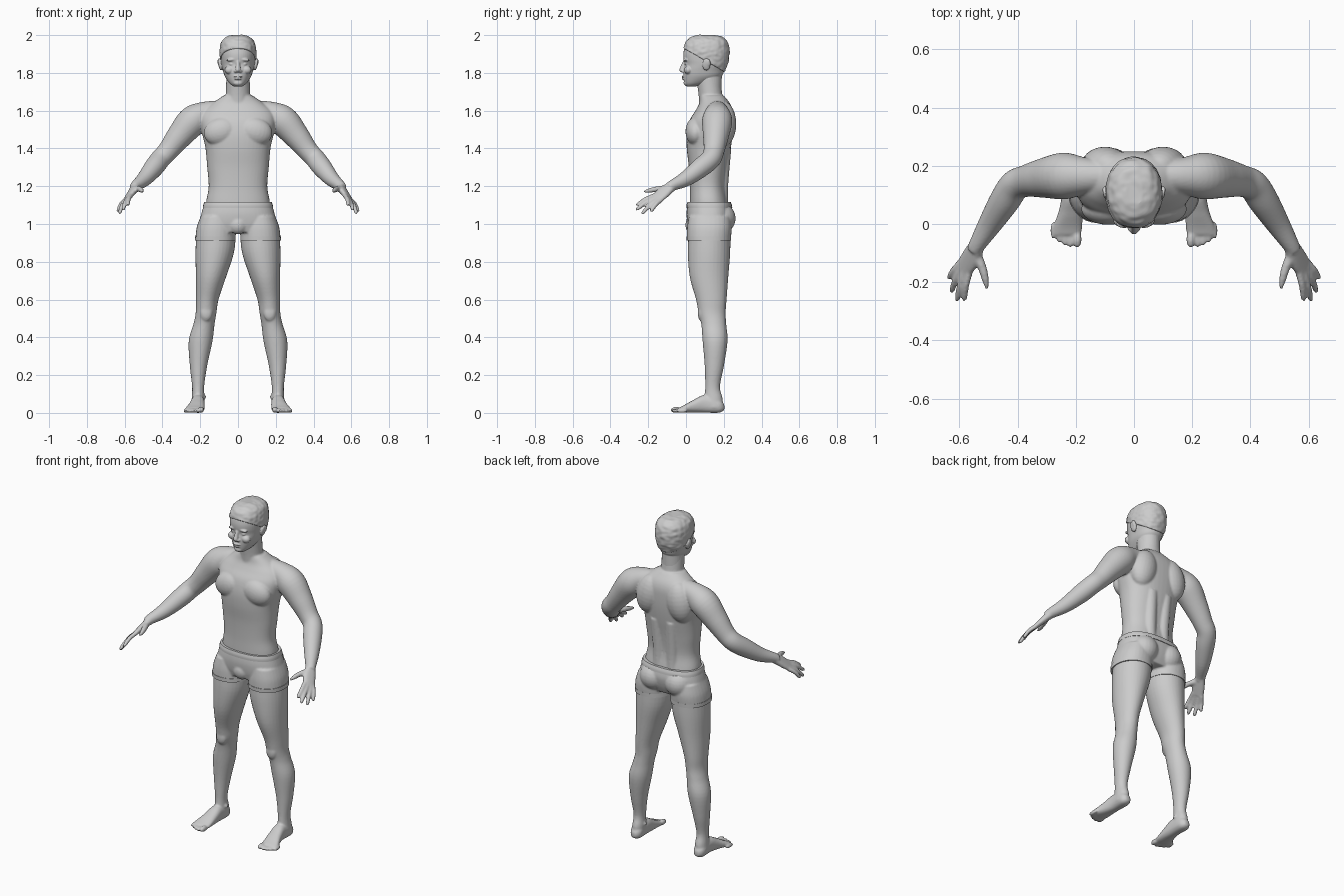
import bpy, bmesh, math
from mathutils import Vector, Matrix, noise

X, Y, Z = Vector((1, 0, 0)), Vector((0, 1, 0)), Vector((0, 0, 1))


def spline(rows, sub):
    """Catmull-Rom interpolation through (x, y, z, ru, rv) rows."""
    out = []
    for i in range(len(rows) - 1):
        a, b, c, d = (rows[max(0, min(len(rows) - 1, i + k))] for k in (-1, 0, 1, 2))
        for j in range(sub):
            t = j / sub
            out.append([q + .5 * t * (r - p + t * (2 * p - 5 * q + 4 * r - s + t * (3 * (q - r) + s - p)))
                        for p, q, r, s in zip(a, b, c, d)])
    return out + [list(rows[-1])]


def loft(bm, rows, u=X, axis=None, p=2.0, both=False, n=32, sub=5):
    """Closed tube through rows; superellipse section of power p; both = mirrored copy too."""
    rows = spline([r if len(r) == 5 else (*r, r[3]) for r in rows], sub)
    for s in ((1, -1) if both else (1,)):
        rings = []
        for i, (x, y, z, ru, rv) in enumerate(rows):
            a, b = rows[max(i - 1, 0)], rows[min(i + 1, len(rows) - 1)]
            t = axis or (Vector(b[:3]) - Vector(a[:3])).normalized()
            v = t.cross(u).normalized()
            w = v.cross(t)
            ring = []
            for k in range(n):
                c, d = math.cos(math.tau * k / n), math.sin(math.tau * k / n)
                co = Vector((x, y, z)) + w * ru * math.copysign(abs(c) ** (2 / p), c) \
                    + v * rv * math.copysign(abs(d) ** (2 / p), d)
                ring.append(bm.verts.new((co.x * s, co.y, co.z)))
            rings.append(ring)
        for r, q in zip(rings, rings[1:]):
            for k in range(n):
                bm.faces.new((r[k], r[(k + 1) % n], q[(k + 1) % n], q[k]))
        bm.faces.new(rings[0])
        bm.faces.new(rings[-1])


def stack(bm, rows, p=2.3):
    """Centred horizontal slices given as (z, half width, front y, back y)."""
    loft(bm, [(0, (f + b) / 2, z, w, (b - f) / 2) for z, w, f, b in rows], axis=Z, p=p, n=48)


def blob(bm, c, r, tilt=0):
    """Ellipsoid, mirrored when off the centre plane."""
    for s in ((1, -1) if c[0] else (1,)):
        m = Matrix.Translation((c[0] * s, c[1], c[2])) @ Matrix.Rotation(tilt * s, 4, 'Y') @ Matrix.Diagonal((*r, 1))
        bmesh.ops.create_uvsphere(bm, u_segments=24, v_segments=14, radius=1, matrix=m)


def finish(name, bm, voxel=None, smooth=3):
    bmesh.ops.recalc_face_normals(bm, faces=bm.faces)
    me = bpy.data.meshes.new(name)
    bm.to_mesh(me)
    bm.free()
    me.shade_smooth()
    ob = bpy.data.objects.new(name, me)
    bpy.context.collection.objects.link(ob)
    if voxel:
        m = ob.modifiers.new("Fuse", 'REMESH')
        m.mode, m.voxel_size, m.use_smooth_shade = 'VOXEL', voxel, True
        m = ob.modifiers.new("Soften", 'SMOOTH')
        m.factor, m.iterations = .5, smooth
    return ob


# torso, neck and muscles
bm = bmesh.new()
stack(bm, [(1.05, .172, .02, .235), (1.12, .168, .02, .22), (1.2, .155, .02, .21), (1.3, .163, .015, .22),
           (1.4, .172, .004, .237), (1.48, .19, .004, .247), (1.55, .2, .02, .25), (1.6, .185, .05, .247),
           (1.64, .135, .07, .232), (1.68, .077, .075, .2)])
loft(bm, [(0, .14, 1.6, .075, .07), (0, .13, 1.68, .065, .063), (0, .118, 1.78, .062, .065)], axis=Z)
blob(bm, (.088, .052, 1.49), (.095, .055, .075), .25)
blob(bm, (.1, .2, 1.53), (.08, .066, .12), -.2)
loft(bm, [(.045, .185, 1.08, .04), (.045, .185, 1.2, .038), (.05, .2, 1.4, .04)], both=True)
# arms
loft(bm, [(.07, .165, 1.61, .045), (.17, .165, 1.585, .064), (.24, .165, 1.545, .08), (.31, .158, 1.465, .068),
          (.37, .148, 1.388, .055), (.41, .132, 1.345, .053), (.445, .08, 1.30, .052), (.495, 0, 1.24, .041),
          (.538, -.07, 1.205, .029), (.548, -.09, 1.193, .027)], u=Y, both=True)
# hands
across = Vector((-.64, -.55, .55)).normalized()
loft(bm, [(.54, -.075, 1.2, .028, .022), (.56, -.115, 1.17, .037, .018), (.584, -.152, 1.137, .036, .013)],
     u=across, p=2.5, both=True)
for base, tip in (((.565, -.160, 1.153), (.585, -.264, 1.10)), ((.578, -.154, 1.143), (.61, -.266, 1.075)),
                  ((.59, -.146, 1.133), (.629, -.235, 1.055)), ((.598, -.134, 1.126), (.638, -.188, 1.066))):
    a, b = Vector(base), Vector(tip)
    mid = a.lerp(b, .5) + Vector((.003, 0, .006))
    loft(bm, [(*a, .0125), (*mid, .0115), (*a.lerp(b, .88), .010), (*b, .005)], u=across, both=True, n=16)
loft(bm, [(.543, -.10, 1.188, .018), (.522, -.15, 1.185, .015), (.511, -.19, 1.178, .0125), (.505, -.222, 1.17, .006)],
     u=Y + X, both=True, n=16)
# legs
loft(bm, [(.115, .125, .97, .105, .11), (.123, .122, .85, .102, .112), (.143, .122, .72, .08, .102),
          (.163, .134, .6, .060, .081), (.169, .138, .53, .055, .072), (.18, .147, .47, .056, .066),
          (.198, .154, .38, .063, .066), (.209, .15, .25, .046, .051), (.211, .141, .14, .032, .039),
          (.211, .146, .08, .034, .047), (.213, .15, .03, .036, .046)], axis=Z, both=True)
blob(bm, (.168, .082, .53), (.033, .02, .045))
blob(bm, (.206, .14, .085), (.039, .018, .018))
# feet and toes
loft(bm, [(.212, .203, .03, .014, .015), (.212, .175, .037, .034, .036), (.212, .1, .048, .036, .047),
          (.218, .04, .035, .042, .034), (.228, -.01, .021, .05, .02), (.231, -.038, .015, .049, .013)],
     axis=-Y, p=2.4, both=True)
for i in range(5):
    x, r = .195 + i * .0195 + (.004 if i else 0), .016 if i == 0 else .0115
    end = (-.08, -.08, -.074, -.064, -.05)[i]
    blob(bm, (x, end + .028, r), (r * .95, .03, r))
finish("body", bm, .006)

# head and face
bm = bmesh.new()
skull = [(1.728, .022, .005, .05), (1.745, .045, -.008, .11), (1.78, .069, -.013, .185), (1.815, .080, -.013, .203),
         (1.845, .087, -.008, .215), (1.875, .09, -.014, .22), (1.91, .091, -.013, .222), (1.95, .082, .0, .213),
         (1.978, .057, .03, .185), (1.988, .025, .07, .14)]
stack(bm, skull, 2.2)
loft(bm, [(0, .13, 1.69, .06, .058), (0, .12, 1.8, .062, .07)], axis=Z)
blob(bm, (.034, -.001, 1.87), (.027, .013, .009), .1)
blob(bm, (.033, .006, 1.846), (.015, .012, .007))
blob(bm, (.045, .012, 1.815), (.026, .022, .022))
loft(bm, [(0, -.003, 1.868, .009, .010), (0, -.014, 1.838, .011, .013), (0, -.022, 1.815, .014, .014),
          (0, -.018, 1.803, .010, .008)], axis=Z)
blob(bm, (.013, -.015, 1.809), (.009, .011, .008))
blob(bm, (0, -.012, 1.781), (.024, .011, .0055))
blob(bm, (0, -.011, 1.769), (.02, .011, .006))
blob(bm, (0, .003, 1.747), (.026, .016, .016))
blob(bm, (.095, .108, 1.845), (.010, .022, .033), .2)
blob(bm, (.099, .118, 1.852), (.009, .012, .022), .2)
finish("head", bm, .0035, 2)

# short tousled hair
bm = bmesh.new()
stack(bm, [(z + .006 + .006 * (z > 1.94), w + .006, f - .004, b + .008) for z, w, f, b in skull[2:]], 2.2)
bmesh.ops.bisect_plane(bm, geom=bm.verts[:] + bm.edges[:] + bm.faces[:], plane_co=(0, .1, 1.865),
                       plane_no=Vector((0, .58, 1)), clear_inner=True)
bmesh.ops.holes_fill(bm, edges=[e for e in bm.edges if e.is_boundary], sides=0)
bmesh.ops.subdivide_edges(bm, edges=bm.edges[:], cuts=1, use_grid_fill=True)
mid = Vector((0, .11, 1.88))
for v in bm.verts:
    wave = noise.noise(Vector((v.co.x * 28, v.co.y * 45, v.co.z * 60)))
    v.co += (v.co - mid).normalized() * .004 * wave
finish("hair", bm, .0045, 1)

# shorts
bm = bmesh.new()
stack(bm, [(.955, .2, .02, .215), (1.0, .205, .008, .235), (1.05, .195, .003, .245), (1.09, .184, .006, .24),
           (1.112, .178, .01, .235)], 2.4)
loft(bm, [(.113, .125, 1.04, .085, .11), (.117, .124, .98, .102, .118), (.12, .121, .918, .106, .116)],
     axis=Z, p=2.2, both=True)
blob(bm, (.083, .175, 1.03), (.085, .088, .085))
blob(bm, (0, .035, .995), (.05, .038, .05))
finish("shorts", bm, .006)

# waistband and leg hems
bm = bmesh.new()
stack(bm, [(1.085, .186, .003, .245), (1.1, .184, .003, .243), (1.116, .179, .007, .237)], 2.4)
finish("waistband", bm).data.shade_flat()
bm = bmesh.new()
loft(bm, [(.12, .121, .935, .107, .118), (.12, .121, .912, .108, .117)], axis=Z, p=2.2, both=True, sub=2)
finish("leg_hems", bm).data.shade_flat()
for name in ("waistband", "leg_hems"):
    ob = bpy.data.objects[name]
    bpy.ops.object.select_all(action='DESELECT')
    ob.select_set(True)
    bpy.context.view_layer.objects.active = ob
    bpy.ops.object.shade_smooth_by_angle()
